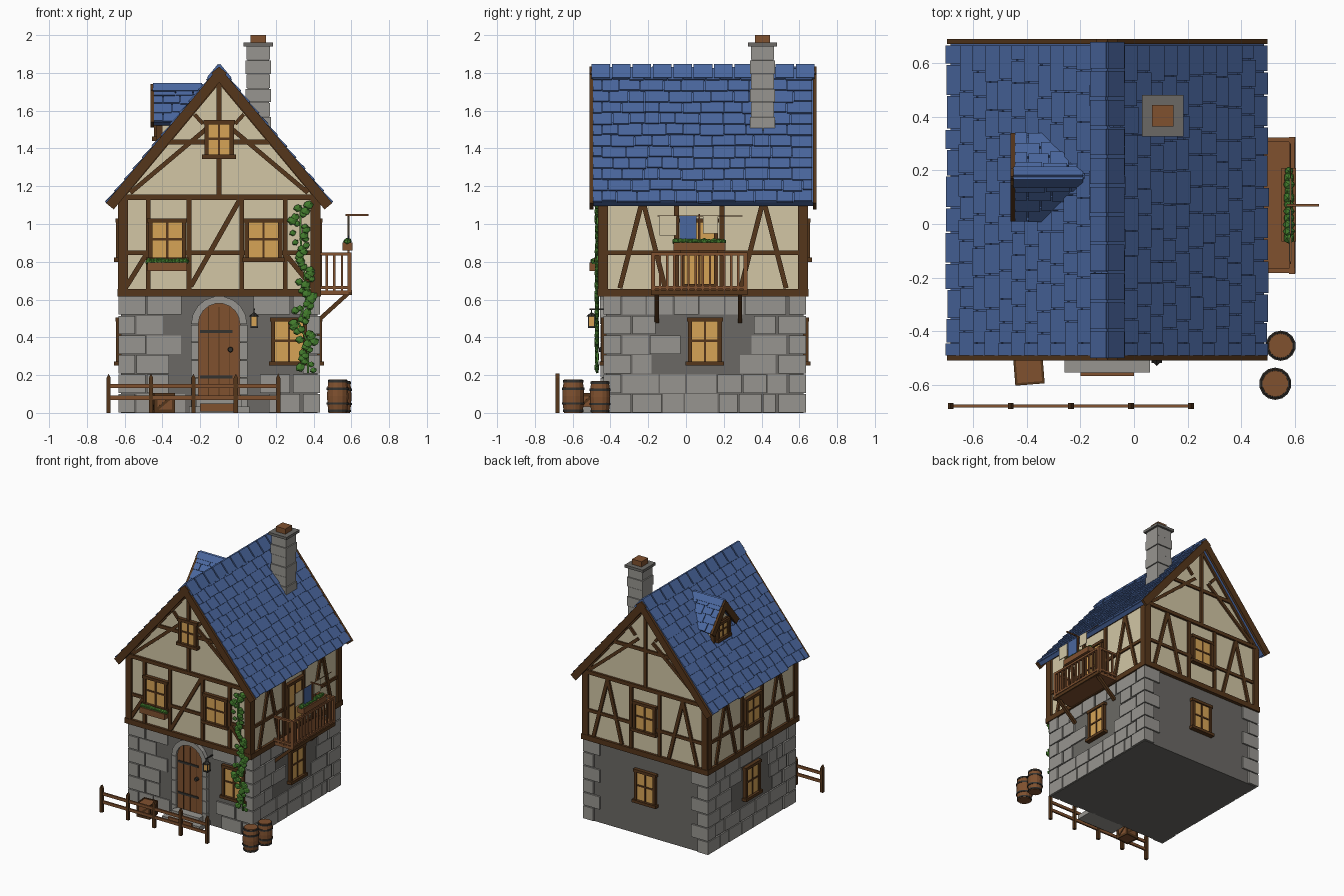
import bpy, bmesh, math, random
from mathutils import Matrix, Vector

if "Cube" in bpy.data.objects:
    bpy.data.objects.remove(bpy.data.objects["Cube"])
random.seed(4)
T, R, I = Matrix.Translation, Matrix.Rotation, Matrix.Identity(4)

def mat(name, hexa):
    m = bpy.data.materials.new(name)
    c = [int(hexa[i:i + 2], 16) / 255 for i in (0, 2, 4)]
    m.diffuse_color = [((v + .055) / 1.055) ** 2.4 if v > .04 else v / 12.92 for v in c] + [1]
    m.use_nodes = True
    m.node_tree.nodes["Principled BSDF"].inputs["Base Color"].default_value = m.diffuse_color
    return m

PLASTER, ROOF = mat("plaster", "d2c6a5"), mat("blue_shingle", "4a679f")
TIMBER, WOOD = mat("dark_timber", "55361b"), mat("warm_wood", "80512f")
GLASS, STONE = mat("lit_glass", "d6a456"), mat("pale_stone", "979590")
MORTAR, LEAF, IRON = mat("dark_stone", "6b6965"), mat("leaf_green", "437d2d"), mat("iron", "33322f")

class Part:
    def __init__(s, name, *mats):
        s.name, s.mats, s.bm = name, mats, bmesh.new()
    def tag(s, verts, m):
        for v in verts:
            for f in v.link_faces:
                f.material_index = s.mats.index(m) if m else 0
    def box(s, x0, x1, y0, y1, z0, z1, M=I, m=None):
        S = Matrix.Diagonal((x1 - x0, y1 - y0, z1 - z0, 1))
        C = T(((x0 + x1) / 2, (y0 + y1) / 2, (z0 + z1) / 2))
        s.tag(bmesh.ops.create_cube(s.bm, size=1, matrix=M @ C @ S)['verts'], m)
    def beam(s, p, q, w, y0, y1, M=I, m=None):   # beam in the local x-z plane
        d = Vector((q[0] - p[0], q[1] - p[1]))
        B = M @ T((p[0], 0, p[1])) @ R(-math.atan2(d.y, d.x), 4, 'Y')
        s.box(0, d.length, y0, y1, -w / 2, w / 2, B, m)
    def prism(s, pts, y0, y1, M=I, m=None):
        a = [s.bm.verts.new(M @ Vector((x, y0, z))) for x, z in pts]
        b = [s.bm.verts.new(M @ Vector((x, y1, z))) for x, z in pts]
        s.bm.faces.new(a); s.bm.faces.new(b[::-1])
        for i in range(len(pts)):
            j = (i + 1) % len(pts)
            s.bm.faces.new((a[i], b[i], b[j], a[j]))
        s.tag(a + b, m)
    def cone(s, r1, r2, h, M, m=None, n=14):
        s.tag(bmesh.ops.create_cone(s.bm, cap_ends=True, segments=n, radius1=r1, radius2=r2,
                                    depth=h, matrix=M)['verts'], m)
    def leaf(s, x, y, z, r, flat=.5, m=None):
        M = T((x, y, z)) @ R(random.uniform(-.5, .5), 4, 'Y') @ Matrix.Diagonal((r, r * flat, r * .85, 1))
        s.tag(bmesh.ops.create_icosphere(s.bm, subdivisions=1, radius=1, matrix=M)['verts'], m)
    def done(s):
        bmesh.ops.recalc_face_normals(s.bm, faces=s.bm.faces[:])
        me = bpy.data.meshes.new(s.name); s.bm.to_mesh(me); s.bm.free()
        for m in s.mats: me.materials.append(m)
        bpy.context.collection.objects.link(bpy.data.objects.new(s.name, me))

# Wall frames: local x runs along the wall, -y points outward
CX, CY = -.1, .09
def wall(i, hx, hy, cy=CY):
    pos = [(CX, cy - hy, 0), (CX + hx, cy, 0), (CX, cy + hy, 0), (CX - hx, cy, 0)][i]
    return T(pos) @ R(math.pi / 2 * i, 4, 'Z')
LOW = [wall(i, .52, .523, .1) for i in range(4)]
UP = [wall(i, .52, .54) for i in range(4)]

# Stone ground floor with blocks and quoins
p = Part("stone_floor_core", MORTAR); p.box(-.62, .42, -.423, .623, 0, .63); p.done()
p = Part("stone_blocks", STONE)
WIN = (-.1, .1, .245, .505)
skips = [[(-.15, .15, 0, .61), (.27, .47, .25, .50)], [WIN], [(-.9, .9, 0, 1)], [WIN]]
RH = .62 / 6
for i, M in enumerate(LOW):
    for r in range(6):
        q = .13 if (r + i) % 2 else .075
        z0, z1 = r * RH + .003, (r + 1) * RH - .004
        p.box(-.533, -.52 + q, -.013, .02, z0, z1, M)
        p.box(.52 - q, .533, -.013, .02, z0, z1, M)
        u, end = -.52 + q + .008, .52 - q - .008
        while u < end - .02:
            w = random.uniform(.1, .2)
            v = end if end - u - w < .07 else u + w
            if not any(u < b and v > a and z0 < d and z1 > c for a, b, c, d in skips[i]):
                p.box(u, v - .008, -random.uniform(.006, .012), .02, z0, z1, M)
            u = v
p.done()

# Plaster upper floor with gables
p = Part("plaster_upper_floor", PLASTER)
p.prism([(-.62, .62), (.42, .62), (.42, 1.14), (CX, 1.77), (-.62, 1.14)], -.45, .63); p.done()

# Timber framing
p = Part("timber_framing", TIMBER)
for i, M in enumerate(UP):
    h = .52 if i % 2 == 0 else .54
    def b(x0, z0, x1, z1, w=.026, o=.014):
        p.beam((x0, z0), (x1, z1), w, -o, .02, M)
    b(-h - .018, .637, h + .018, .637, .04, .019)
    b(-h - .01, 1.142, h + .01, 1.142, .028, .017)
    for s in (-1, 1):
        b(s * (h - .012), .62, s * (h - .012), 1.14, .05, .016)
    b(-h, .848, h, .848, .024, .012)
    if i == 0:
        for x in (-.375, -.16, .12, .35): b(x, .65, x, 1.14)
        b(-.15, .67, .11, 1.13); b(-.49, .67, -.385, .84); b(.36, .83, .49, .67)
    else:
        c = -.02 if i == 1 else 0
        for s in (-1, 1):
            b(c + s * .12, .65, c + s * .12, 1.14)
            b(s * .32, 1.13, s * .44, .66); b(s * .32, 1.13, s * .2, .66)
    if i % 2 == 0:                               # gable truss
        b(0, 1.15, 0, 1.77); b(-.31, 1.435, .31, 1.435, .026, .012)
        for s in (-1, 1):
            b(s * .5, 1.165, 0, 1.765, .03, .012)
            b(s * .47, 1.165, s * .06, 1.51, .024, .013)
            b(s * .085, 1.53, s * .13, 1.58, .02)
p.done()

# Windows
def window(name, M, u, z0, z1, w, sill=True):
    p = Part(name, TIMBER, GLASS); h, t = w / 2, .022
    p.box(u - h + .01, u + h - .01, -.016, .01, z0 + .01, z1 - .01, M, GLASS)
    for s in (-1, 1):
        p.beam((u + s * (h - t / 2), z0), (u + s * (h - t / 2), z1), t, -.026, .01, M)
    p.box(u - h - .006, u + h + .006, -.028, .01, z1 - t, z1, M)
    e = .012 if sill else 0
    p.box(u - h - e, u + h + e, -.036 if sill else -.026, .01, z0, z0 + t, M)
    p.box(u - .006, u + .006, -.021, .01, z0, z1, M)
    zm = z0 + (z1 - z0) * .52
    p.box(u - h, u + h, -.021, .01, zm - .006, zm + .006, M)
    p.done()
window("front_left_window", UP[0], -.275, .80, 1.03, .2)
window("front_right_window", UP[0], .235, .80, 1.03, .2)
window("front_gable_window", UP[0], 0, 1.345, 1.55, .155)
window("front_ground_window", LOW[0], .37, .25, .505, .19)
window("balcony_door", UP[1], -.02, .66, 1.03, .2, False)
for i, n in ((1, "right"), (2, "back"), (3, "left")):
    window(n + "_ground_window", LOW[i], 0, .25, .505, .18)
    if i > 1: window(n + "_upper_window", UP[i], 0, .80, 1.03, .19)

# Roof: slabs, shingles, ridge tiles, barge boards
def frame(o, d, a, n):
    M = Matrix([Vector(d).normalized(), a, Vector(n).normalized()]).transposed().to_4x4()
    return T(o) @ M
def slope(p, M, L, a0, a1, rows):
    p.box(0, L, a0, a1, -.03, 0, M)
    step = L / rows
    for r in range(rows):
        a = a0
        while a < a1 - .01:
            w = random.uniform(.075, .13) if (a > a0 or r % 2) else .05
            e = a1 if a1 - a - w < .05 else a + w
            s = r * step - random.uniform(0, .012)
            K = M @ T((s, 0, .007)) @ R(.1, 4, 'Y')
            p.box(0, step + .012, a, e - .005, -.004, .01, K)
            a = e
L = math.hypot(.585, .705)
roof, barge = Part("main_roof", ROOF), Part("barge_boards", TIMBER)
for s in (1, -1):
    M = frame((CX + s * .585, 0, 1.115), (-s * .585, 0, .705), (0, 1, 0), (s * .705, 0, .585))
    slope(roof, M, L, -.492, .672, 12)
    for k in range(11):
        y = -.5 + k * .1082
        roof.box(L - .075, L + .018, y, y + .098, 0, .022, M)
    for y in (-.51, .672):
        barge.box(-.012, L + .01, y, y + .02, -.045, .008, M)
roof.done(); barge.done()

# Dormer on the left slope
DY = .175
p = Part("dormer_roof", ROOF, TIMBER)
DL = math.hypot(.15, .185)
for s in (1, -1):
    M = frame((0, DY + s * .15, 1.54), (0, -s * .15, .185), (1, 0, 0), (0, s * .185, .15))
    slope(p, M, DL, -.445, -.18, 4)
    p.box(DL - .04, DL + .012, -.45, -.19, 0, .02, M)
    p.box(-.01, DL + .01, -.462, -.444, -.035, .012, M, TIMBER)
p.done()
DM = T((-.42, DY, 0)) @ R(-math.pi / 2, 4, 'Z')
p = Part("dormer_body", PLASTER, TIMBER)
p.prism([(-.1, 1.36), (.1, 1.36), (.1, 1.57), (0, 1.69), (-.1, 1.57)], 0, .2, DM)
for s in (-1, 1): p.box(s * .09 - .014, s * .09 + .014, -.012, .02, 1.40, 1.58, DM, TIMBER)
p.box(-.11, .11, -.014, .02, 1.565, 1.585, DM, TIMBER)
p.done()
window("dormer_window", DM, 0, 1.44, 1.58, .14)

# Chimney
p = Part("chimney", STONE, MORTAR, WOOD)
X, Y = .107, .405
for k in range(7):
    z, h = 1.42 + k * .075, .062 + .005 * (k % 2)
    p.box(X - h, X + h, Y - h, Y + h, z, z + .071)
p.box(X - .058, X + .058, Y - .058, Y + .058, 1.4, 1.94, I, MORTAR)
p.box(X - .078, X + .078, Y - .078, Y + .078, 1.94, 1.96, I, MORTAR)
p.box(X - .04, X + .04, Y - .04, Y + .04, 1.96, 2.0, I, WOOD)
p.done()

# Arched door, stone surround, steps
def arc(r, n=14): return [(r * math.cos(math.pi * k / n), .47 + r * math.sin(math.pi * k / n)) for k in range(n + 1)]
p = Part("arched_door", WOOD, IRON, TIMBER)
p.prism([(.112, .05)] + arc(.112) + [(-.112, .05)], -.015, .01, LOW[0])
for x in (-.056, 0, .056): p.box(x - .002, x + .002, -.018, 0, .06, .56, LOW[0], TIMBER)
for z in (.19, .43): p.box(-.1, .07, -.021, 0, z - .008, z + .008, LOW[0], IRON)
p.cone(.015, .012, .025, LOW[0] @ T((.06, -.025, .335)) @ R(math.pi / 2, 4, 'X'), IRON, 8)
p.done()
p = Part("door_surround", STONE)
o, i2 = arc(.148, 9), arc(.11, 9)
for k in range(9): p.prism([i2[k], o[k], o[k + 1], i2[k + 1]], -.032, .01, LOW[0])
for s in (-1, 1):
    for k in range(5): p.box(s * .129 - .02, s * .129 + .02, -.03, .01, k * .094, k * .094 + .09, LOW[0])
p.done()
p = Part("door_steps", STONE, WOOD)
p.box(-.26, .06, -.555, -.42, 0, .035); p.box(-.22, .02, -.5, -.42, .035, .07)
p.box(-.2, 0, -.568, -.555, .008, .05, I, WOOD)
p.done()

# Balcony with braces, planter and washing line
p = Part("balcony", WOOD, TIMBER)
p.box(.42, .59, -.18, .32, .625, .648)
p.box(.585, .603, -.185, .325, .625, .65, I, TIMBER)
for z in (.665, .84):
    p.box(.58, .6, -.185, .325, z - .008, z + .008)
    for y in (-.175, .315): p.box(.43, .595, y - .009, y + .009, z - .008, z + .008)
for k in range(14):
    y = -.175 + k * .49 / 13; e = .011 if k in (0, 13) else .006
    p.box(.59 - e, .59 + e, y - e, y + e, .64, .85)
for x in (.47, .51, .55):
    for y in (-.175, .315): p.box(x - .006, x + .006, y - .006, y + .006, .64, .84)
for y in (-.155, .285): p.beam((.42, .485), (.58, .63), .022, y - .011, y + .011, I, TIMBER)
p.done()
def planter(name, x0, x1, y0, y1, z, h):
    p = Part(name, WOOD, LEAF); p.box(x0, x1, y0, y1, z, z + h)
    for k in range(11):
        t = (k + .5) / 11
        x, y = (x0 + (x1 - x0) * t, (y0 + y1) / 2) if x1 - x0 > y1 - y0 else ((x0 + x1) / 2, y0 + (y1 - y0) * t)
        p.leaf(x, y, z + h + .005, random.uniform(.016, .024), 1, LEAF)
    p.done()
planter("balcony_planter", .552, .606, -.065, .21, .86, .042)
planter("window_planter", -.48, -.27, -.51, -.46, .752, .045)
p = Part("washing_line", WOOD, PLASTER, ROOF)
p.box(.58, .59, .065, .075, .85, 1.05); p.box(.57, .692, .066, .074, 1.043, 1.052)
p.box(.583, .587, -.15, .3, 1.04, 1.044)
for y0, y1, z, m in ((-.14, -.05, .94, PLASTER), (-.035, .055, .92, ROOF), (.09, .17, .95, PLASTER)):
    p.box(.582, .588, y0, y1, z, 1.043, I, m)
p.done()

# Wall lantern
p = Part("wall_lantern", IRON, GLASS)
p.box(.081, .089, -.51, -.42, .545, .553); p.box(.083, .087, -.502, -.498, .52, .55)
p.box(.07, .1, -.515, -.485, .46, .51, I, GLASS)
p.box(.065, .105, -.52, -.48, .45, .46); p.cone(.03, .005, .022, T((.085, -.5, .52)), IRON, 4)
for x in (.069, .101):
    for y in (-.516, -.484): p.box(x - .003, x + .003, y - .003, y + .003, .45, .515)
p.done()

# Ivy climbing the front right corner
p = Part("ivy", LEAF)
path = [(.33, 1.1), (.33, .93), (.35, .76), (.36, .6), (.32, .48), (.37, .37), (.37, .21)]
for k in range(62):
    t = k / 62 * 6; j = int(t); f = t - j
    x = path[j][0] * (1 - f) + path[j + 1][0] * f + random.uniform(-.045, .045)
    p.leaf(x, -.472, path[j][1] * (1 - f) + path[j + 1][1] * f, random.uniform(.019, .03))
for a, c in zip(path, path[1:]): p.beam(a, c, .01, -.475, -.463)
p.done()

# Barrels
for n, (x, y, r, h) in enumerate(((.548, -.455, .054, .17), (.528, -.597, .058, .178))):
    p = Part("barrel_%d" % (n + 1), WOOD, IRON)
    prof = [(.84, 0), (.96, .25), (1, .5), (.96, .75), (.84, 1)]
    for (a, z0), (c, z1) in zip(prof, prof[1:]):
        p.cone(a * r, c * r, (z1 - z0) * h, T((x, y, (z0 + z1) / 2 * h)))
    for z, a in ((.06, .9), (.28, 1.01), (.72, 1.01), (.94, .9)):
        p.cone(a * r + .002, a * r + .002, .012, T((x, y, z * h)), IRON)
    p.done()

# Crate
p = Part("crate", WOOD, TIMBER)
M = T((-.393, -.545, 0)) @ R(.08, 4, 'Z')
p.box(-.05, .05, -.05, .05, .003, .1, M)
for i in range(4):
    K = M @ R(i * math.pi / 2, 4, 'Z') @ T((0, -.05, 0))
    for z in (.009, .096): p.box(-.055, .055, -.005, .004, z - .009, z + .009, K, TIMBER)
    for x in (-.047, .047): p.box(x - .008, x + .008, -.005, .004, 0, .105, K, TIMBER)
    p.beam((-.045, .015), (.045, .09), .014, -.004, .004, K, TIMBER)
p.done()

# Front fence
p = Part("front_fence", WOOD, TIMBER)
for k in range(5):
    x = -.685 + k * .2245
    p.prism([(x - .011, 0), (x + .011, 0), (x + .011, .185), (x, .208), (x - .011, .185)], -.691, -.669, I, TIMBER)
for z in (.08, .143): p.box(-.69, .218, -.686, -.674, z - .011, z + .011)
p.done()
